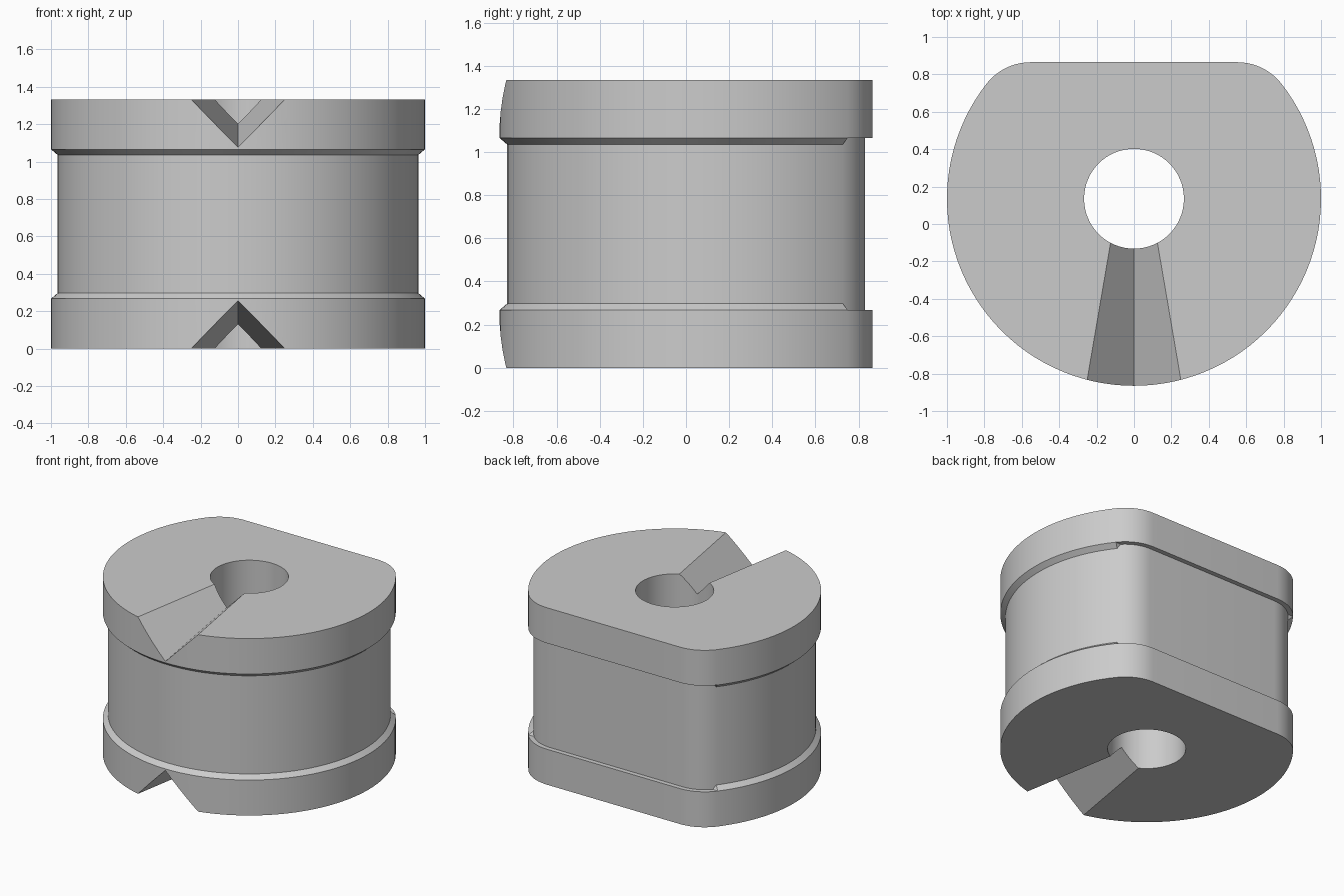
import bpy, bmesh
from math import sin, cos, asin, pi, radians

if "Cube" in bpy.data.objects:
    bpy.data.objects.remove(bpy.data.objects["Cube"])

HEIGHT, CY = 1.333, 0.135          # overall height, bore / arc centre in y
FLANGE, CHAMFER, STEP = 0.267, 0.030, 0.035
FILLET, FLAT = 0.30, 0.865
ARC_N, FIL_N = 80, 10


def outline(inset):
    """Round outline with a flat back and filleted corners; True marks the main arc."""
    R, r = 1 - inset, FILLET - inset
    fy = FLAT - FILLET                       # fillet centre
    fx = ((1 - FILLET) ** 2 - (fy - CY) ** 2) ** 0.5
    a = asin((fy - CY) / (1 - FILLET))       # tangency angle
    pts = []
    for i in range(ARC_N + 1):
        t = pi - a + (pi + 2 * a) * i / ARC_N
        pts.append((R * cos(t), CY + R * sin(t), True))
    for i in range(1, FIL_N + 1):
        t = a + (pi / 2 - a) * i / FIL_N
        pts.append((fx + r * cos(t), fy + r * sin(t), False))
    for i in range(FIL_N):
        t = pi / 2 + (pi / 2 - a) * i / FIL_N
        pts.append((-fx + r * cos(t), fy + r * sin(t), False))
    return pts


def make_object(name, bm):
    bmesh.ops.recalc_face_normals(bm, faces=bm.faces)
    mesh = bpy.data.meshes.new(name)
    bm.to_mesh(mesh)
    bm.free()
    ob = bpy.data.objects.new(name, mesh)
    bpy.context.collection.objects.link(ob)
    return ob


# Spool body: two flanges, recessed waist, chamfer only along the round part
bm = bmesh.new()
outer, inner = outline(0), outline(STEP)
levels = [(outer, 0, 0), (outer, FLANGE, 0), (inner, FLANGE, CHAMFER),
          (inner, HEIGHT - FLANGE, -CHAMFER), (outer, HEIGHT - FLANGE, 0), (outer, HEIGHT, 0)]
rings = [[bm.verts.new((x, y, z + (dz if on_arc else 0))) for x, y, on_arc in pts]
         for pts, z, dz in levels]
n = len(outer)
for lo, hi in zip(rings, rings[1:]):
    for i in range(n):
        j = (i + 1) % n
        bm.faces.new((lo[i], lo[j], hi[j], hi[i]))
bm.faces.new(rings[0][::-1])
bm.faces.new(rings[-1])
bmesh.ops.triangulate(bm, faces=[f for f in bm.faces if len(f.verts) == 4])
body = make_object("spool_body", bm)


# Cutters: centre bore and the two tapering V notches
def bore_cutter():
    b = bmesh.new()
    bmesh.ops.create_cone(b, cap_ends=True, segments=64, radius1=0.267, radius2=0.267, depth=3)
    bmesh.ops.translate(b, verts=b.verts, vec=(0, CY, HEIGHT / 2))
    return make_object("bore_cutter", b)


def notch_cutter(name, z, up):
    b = bmesh.new()
    ends = []
    for y in (0.08, -1.1):
        w = 0.171 * (0.632 - y)              # half width = depth
        ends.append([b.verts.new((x, y, z + up * h))
                     for x, h in ((-w - 0.1, 0.1), (0, -w), (w + 0.1, 0.1))])
    for i in range(3):
        j = (i + 1) % 3
        b.faces.new((ends[0][i], ends[0][j], ends[1][j], ends[1][i]))
    for e in ends:
        b.faces.new(e)
    return make_object(name, b)


cutters = [bore_cutter(), notch_cutter("top_notch_cutter", HEIGHT, 1),
           notch_cutter("bottom_notch_cutter", 0, -1)]
bpy.context.view_layer.objects.active = body
body.select_set(True)
for c in cutters:
    c.hide_render = True
    mod = body.modifiers.new(c.name, 'BOOLEAN')
    mod.operation, mod.solver, mod.object = 'DIFFERENCE', 'EXACT', c
    bpy.ops.object.modifier_apply(modifier=mod.name)
for c in cutters:
    bpy.data.objects.remove(c, do_unlink=True)

bpy.ops.object.shade_smooth_by_angle(angle=radians(25))
